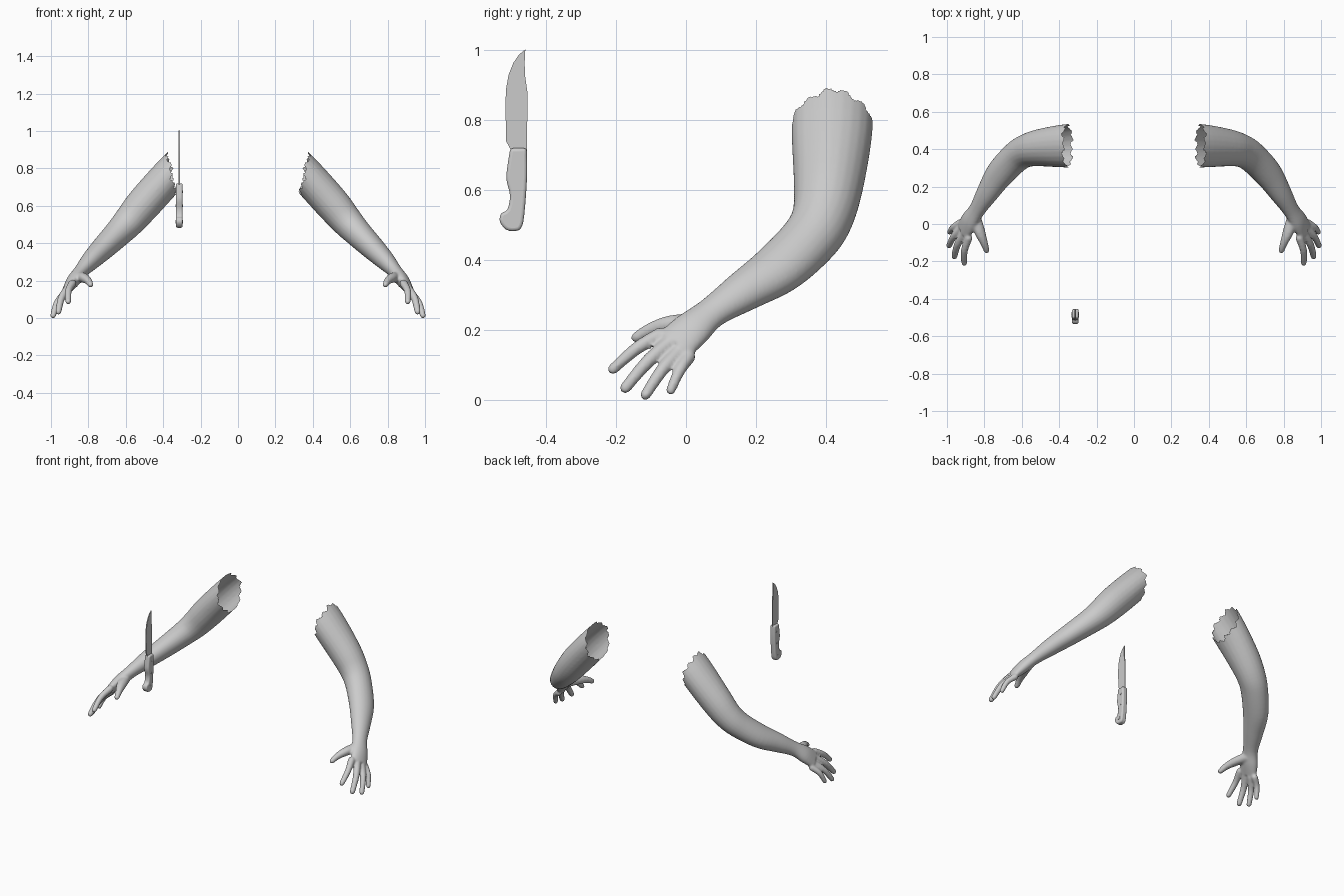
import bpy, bmesh, math
from mathutils import Vector

cube = bpy.data.objects.get("Cube")
if cube:
    bpy.data.objects.remove(cube, do_unlink=True)

grey = bpy.data.materials.new("plain_grey")
grey.use_nodes = True
grey.diffuse_color = (0.6, 0.6, 0.6, 1)
grey.node_tree.nodes["Principled BSDF"].inputs["Base Color"].default_value = grey.diffuse_color


def make_object(name, bm):
    mesh = bpy.data.meshes.new(name)
    bm.to_mesh(mesh)
    bm.free()
    mesh.materials.append(grey)
    obj = bpy.data.objects.new(name, mesh)
    bpy.context.collection.objects.link(obj)
    return obj


def catmull(rows, steps=5):
    """Smoothly interpolate rows of numbers."""
    rows = [Vector(r) for r in rows]
    pts = [rows[0]] + rows + [rows[-1]]
    out = []
    for a, b, c, d in zip(pts, pts[1:], pts[2:], pts[3:]):
        for i in range(steps):
            t = i / steps
            out.append(0.5 * (2 * b + (c - a) * t + (2 * a - 5 * b + 4 * c - d) * t * t
                              + (3 * b - a - 3 * c + d) * t ** 3))
    return out + [rows[-1]]


def loft(bm, rows, sides=24):
    """Closed tube through rows of x, y, z, width radius, thickness radius."""
    rows = catmull(rows)
    rings = []
    for i, row in enumerate(rows):
        t = Vector(rows[min(i + 1, len(rows) - 1)][:3]) - Vector(rows[max(i - 1, 0)][:3])
        t.normalize()
        u = Vector((0, 1, 0)) - t * t.y
        u.normalize()
        v = t.cross(u)
        rings.append([bm.verts.new(Vector(row[:3]) + u * math.cos(a) * row[3] + v * math.sin(a) * row[4])
                      for a in (math.tau * k / sides for k in range(sides))])
    for r, s in zip(rings, rings[1:]):
        for k in range(sides):
            n = (k + 1) % sides
            bm.faces.new((r[k], r[n], s[n], s[k]))
    bm.faces.new(rings[0][::-1])
    bm.faces.new(rings[-1])


def ball(bm, centre, radius):
    made = bmesh.ops.create_icosphere(bm, subdivisions=2, radius=radius)
    bmesh.ops.translate(bm, verts=made["verts"], vec=centre)


def finger(bm, base, tip, r0, r1, lift=0.01):
    """Tapered finger with a slight bend and a round tip."""
    base, tip = Vector(base), Vector(tip)
    tip -= (tip - base).normalized() * r1
    mid = base.lerp(tip, 0.5) + Vector((lift, 0, lift))
    rm = (r0 + r1) / 2
    loft(bm, [(*base, r0, r0), (*mid, rm, rm), (*tip, r1, r1)], 12)
    ball(bm, base, r0)
    ball(bm, tip, r1)


# Left arm: shoulder end to knuckles
bm = bmesh.new()
loft(bm, [
    (0.22, 0.42, 0.91, 0.115, 0.095),
    (0.36, 0.418, 0.77, 0.116, 0.095),
    (0.50, 0.408, 0.615, 0.100, 0.094),
    (0.58, 0.390, 0.52, 0.088, 0.085),
    (0.64, 0.350, 0.455, 0.084, 0.075),
    (0.72, 0.265, 0.375, 0.080, 0.064),
    (0.785, 0.165, 0.31, 0.063, 0.052),
    (0.84, 0.075, 0.25, 0.048, 0.038),
    (0.88, 0.015, 0.20, 0.058, 0.036),
    (0.912, -0.035, 0.155, 0.060, 0.024)])

# Fingers, from index to little
for base, tip, r in (
        ((0.885, -0.075, 0.185), (0.91, -0.222, 0.078), 0.022),
        ((0.908, -0.05, 0.16), (0.965, -0.185, 0.022), 0.023),
        ((0.922, -0.022, 0.135), (0.995, -0.125, 0.002), 0.022),
        ((0.928, 0.008, 0.122), (0.993, -0.05, 0.016), 0.020)):
    finger(bm, base, tip, r, r * 0.72)

# Thumb with its fleshy root
loft(bm, [(0.85, 0.04, 0.22, 0.03, 0.03), (0.825, -0.04, 0.215, 0.03, 0.027),
          (0.802, -0.10, 0.20, 0.021, 0.021), (0.788, -0.142, 0.178, 0.016, 0.016)], 14)
ball(bm, (0.788, -0.142, 0.178), 0.016)
bmesh.ops.recalc_face_normals(bm, faces=bm.faces)
rough = make_object("arm_rough", bm)

# Fuse into one skin
remesh = rough.modifiers.new("fuse", 'REMESH')
remesh.mode = 'VOXEL'
remesh.voxel_size = 0.006
soften = rough.modifiers.new("soften", 'SMOOTH')
soften.iterations = 7
skin = bpy.data.meshes.new_from_object(rough.evaluated_get(bpy.context.evaluated_depsgraph_get()))
bpy.data.objects.remove(rough, do_unlink=True)


def torn_edge(p):
    """Jagged limit of the sleeve-like open end."""
    turn = math.atan2(p.z - 0.77, p.y - 0.415) / math.tau
    teeth = abs((turn * 13) % 1 - 0.5) * 0.035 + abs((turn * 5 + 0.3) % 1 - 0.5) * 0.025
    return 0.34 + 0.22 * (p.z - 0.77) + teeth


for name, side in (("left_arm", 1), ("right_arm", -1)):
    bm = bmesh.new()
    bm.from_mesh(skin)
    torn = [f for f in bm.faces if f.calc_center_median().x < torn_edge(f.calc_center_median())]
    bmesh.ops.delete(bm, geom=torn, context='FACES')
    for f in bm.faces:
        f.smooth = True
        f.material_index = 0
    if side < 0:
        for v in bm.verts:
            v.co.x *= -1
        bmesh.ops.reverse_faces(bm, faces=bm.faces)
    make_object(name, bm)

# Knife
KNIFE_X = -0.314


def plate(name, outline, half, bevel=0):
    """Flat outline in y, z thickened along x."""
    bm = bmesh.new()
    face = bm.faces.new([bm.verts.new((KNIFE_X - half, y, z)) for y, z in outline])
    made = bmesh.ops.extrude_face_region(bm, geom=[face])["geom"]
    bmesh.ops.translate(bm, vec=(half * 2, 0, 0), verts=[g for g in made if isinstance(g, bmesh.types.BMVert)])
    bmesh.ops.recalc_face_normals(bm, faces=bm.faces)
    obj = make_object(name, bm)
    if bevel:
        mod = obj.modifiers.new("round", 'BEVEL')
        mod.width = bevel
        mod.segments = 4
        mod.limit_method = 'ANGLE'
        mod.angle_limit = math.radians(60)
    bpy.ops.object.select_all(action='DESELECT')
    obj.select_set(True)
    bpy.context.view_layer.objects.active = obj
    bpy.ops.object.shade_smooth_by_angle(angle=math.radians(35))
    return obj


plate("knife_blade", [(-0.46, 1.003), (-0.478, 0.988), (-0.494, 0.965), (-0.508, 0.93), (-0.515, 0.89),
                      (-0.517, 0.85), (-0.515, 0.74), (-0.503, 0.718), (-0.49, 0.60), (-0.47, 0.60),
                      (-0.455, 0.718), (-0.454, 0.88), (-0.461, 0.93), (-0.462, 0.965)], 0.003)

grip = catmull([(-0.503, 0.72), (-0.511, 0.67), (-0.514, 0.63), (-0.504, 0.585), (-0.511, 0.545),
                (-0.529, 0.533), (-0.533, 0.51), (-0.515, 0.487), (-0.49, 0.483), (-0.472, 0.492),
                (-0.463, 0.53), (-0.455, 0.64), (-0.456, 0.72)], 3)
plate("knife_handle", grip, 0.018, 0.009)

# Rivets through the handle
for i, (y, z, r) in enumerate(((-0.477, 0.675, 0.007), (-0.48, 0.60, 0.006), (-0.491, 0.515, 0.009))):
    plate(f"handle_rivet_{i + 1}", [(y + r * math.cos(k * math.tau / 16), z + r * math.sin(k * math.tau / 16))
                                    for k in range(16)], 0.0195)
